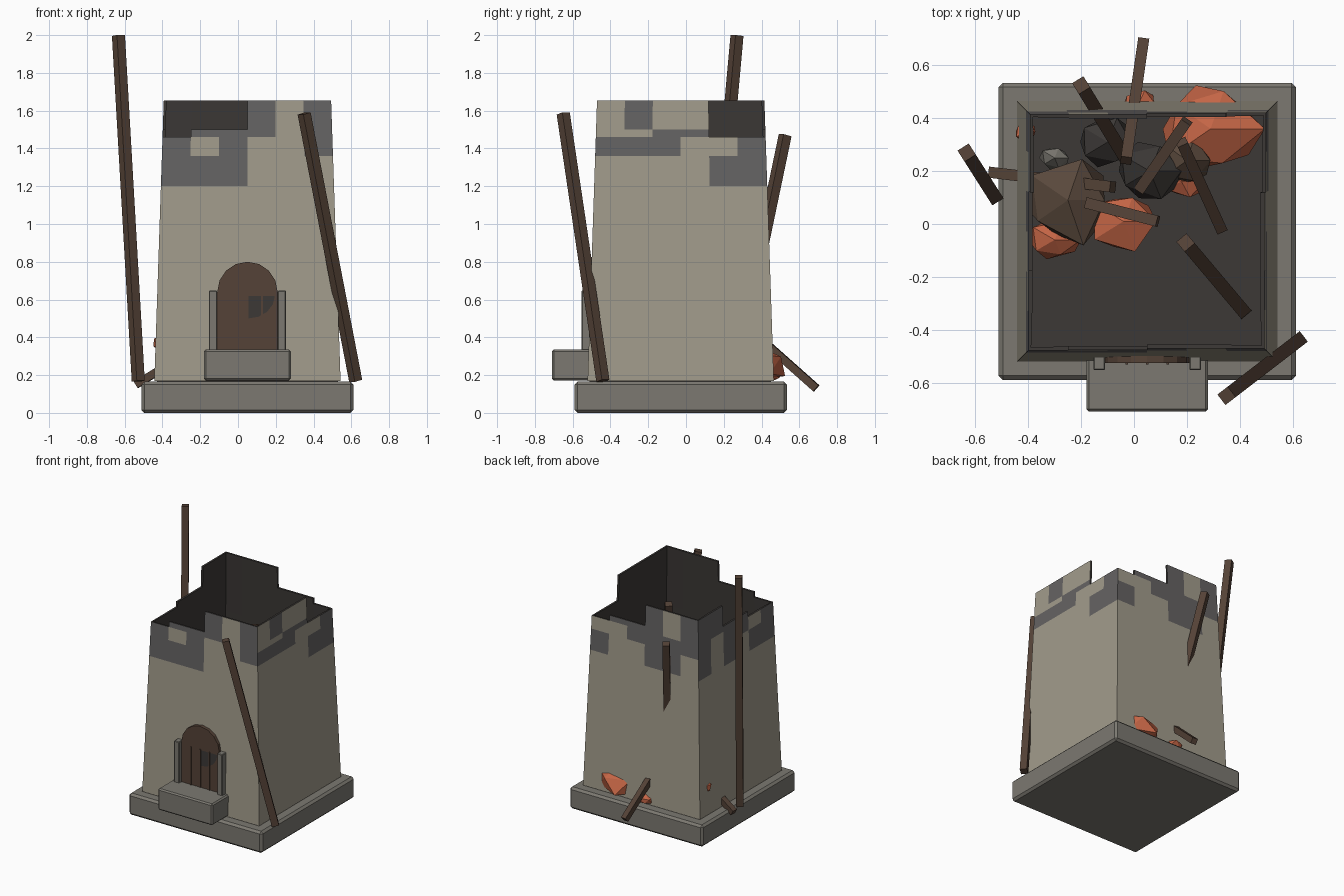
import bpy, bmesh, math, random
from mathutils import Vector, Matrix

if "Cube" in bpy.data.objects:
    bpy.data.objects.remove(bpy.data.objects["Cube"])

CX, CY = 0.05, -0.028          # tower axis


def mat(name, r, g, b):
    m = bpy.data.materials.new(name)
    m.diffuse_color = (r, g, b, 1)
    m.use_nodes = True
    m.node_tree.nodes["Principled BSDF"].inputs["Base Color"].default_value = m.diffuse_color
    return m


STONE = mat("stone", 0.36, 0.33, 0.26)
SCORCH = mat("scorched_stone", 0.13, 0.125, 0.125)
DARK = mat("charred", 0.045, 0.04, 0.037)
TRIM = mat("trim_stone", 0.2, 0.19, 0.165)
WOOD = mat("wood", 0.09, 0.055, 0.038)
TILE = mat("roof_tile", 0.55, 0.13, 0.06)
BROWN = mat("burnt_tile", 0.1, 0.065, 0.045)


def finish(name, bm, *mats):
    bmesh.ops.recalc_face_normals(bm, faces=bm.faces)
    me = bpy.data.meshes.new(name)
    bm.to_mesh(me)
    bm.free()
    for m in mats:
        me.materials.append(m)
    ob = bpy.data.objects.new(name, me)
    bpy.context.collection.objects.link(ob)
    return ob


def box(name, lo, hi, m, bevel=0):
    lo, hi = Vector(lo), Vector(hi)
    bm = bmesh.new()
    bmesh.ops.create_cube(bm, size=1, matrix=Matrix.Translation((lo + hi) / 2)
                          @ Matrix.Diagonal((*(hi - lo), 1)))
    ob = finish(name, bm, m)
    if bevel:
        b = ob.modifiers.new("bevel", 'BEVEL')
        b.width, b.segments = bevel, 1
    return ob


def beam(name, a, b, w=0.05):
    a, b = Vector(a), Vector(b)
    d = b - a
    rot = d.to_track_quat('Z', 'Y').to_matrix().to_4x4()
    bm = bmesh.new()
    bmesh.ops.create_cube(bm, size=1, matrix=Matrix.Translation((a + b) / 2) @ rot
                          @ Matrix.Diagonal((w, w, d.length, 1)))
    return finish(name, bm, WOOD)


def chunk(name, c, r, m, seed):
    rnd = random.Random(seed)
    bm = bmesh.new()
    bmesh.ops.create_icosphere(bm, subdivisions=1, radius=1)
    for v in bm.verts:
        v.co *= rnd.uniform(0.8, 1.15)
        v.co = Vector(c) + Vector([v.co[i] * r[i] for i in range(3)])
        v.co.z = max(v.co.z, 0.17)
    return finish(name, bm, m)


# Plinth, floor and doorstep
box("plinth", (-0.512, -0.59, 0), (0.612, 0.534, 0.165), TRIM, 0.016)
box("floor", (-0.43, -0.51, 0.16), (0.53, 0.45, 0.175), DARK)
box("doorstep", (-0.18, -0.71, 0.172), (0.28, -0.5, 0.335), TRIM, 0.01)

# Tapered walls: each row of cells is stone '.', scorched '#' or broken away ' '
ROWS = [0.17, 1.2, 1.36, 1.46, 1.5, 1.655]
WALLS = [  # front, right, back, left; top row first, seen from outside
    ["   #.#", " ###.#", "#.#..#", "###...", "......"],
    [".#..  ", "..##  ", "###..#", "....##", "......"],
    ["   #.#", " ###.#", "..####", "#..##.", "......"],
    ["##    ", "####  ", "#.##.#", "#.#.##", "......"],
]
bm = bmesh.new()
grid = {}


def wall_vert(i, k):
    i %= 24
    if (i, k) not in grid:
        side, col = divmod(i, 6)
        h = 0.443 + (1.655 - ROWS[k]) / 1.485 * 0.05
        p = Matrix.Rotation(side * math.pi / 2, 3, 'Z') @ Vector(
            (h * (col / 3 - 1), -h, ROWS[k]))
        grid[i, k] = bm.verts.new(p + Vector((CX, CY, 0)))
    return grid[i, k]


for side, pattern in enumerate(WALLS):
    for k, row in enumerate(reversed(pattern)):
        for col, ch in enumerate(row):
            if ch != ' ':
                i = side * 6 + col
                f = bm.faces.new([wall_vert(i, k), wall_vert(i + 1, k),
                                  wall_vert(i + 1, k + 1), wall_vert(i, k + 1)])
                f.material_index = int(ch == '#')
walls = finish("tower_walls", bm, STONE, SCORCH, DARK, DARK)
s = walls.modifiers.new("thickness", 'SOLIDIFY')
s.thickness, s.offset, s.material_offset = 0.015, -1, 2
s.material_offset_rim = 2

# Arched door with jambs, plank battens and a burnt hole
bm = bmesh.new()
arch = [(CX - 0.16, 0.33)]
arch += [(CX - 0.16 * math.cos(math.pi * i / 8), 0.64 + 0.16 * math.sin(math.pi * i / 8))
         for i in range(9)]
arch.append((CX + 0.16, 0.33))
face = bm.faces.new([bm.verts.new((x, -0.525, z)) for x, z in arch])
ext = bmesh.ops.extrude_face_region(bm, geom=[face])
bmesh.ops.translate(bm, vec=(0, 0.04, 0),
                    verts=[e for e in ext["geom"] if isinstance(e, bmesh.types.BMVert)])
finish("door", bm, WOOD)
for i in (-1, 0, 1):
    x = CX + i * 0.078
    box("door_batten", (x - 0.005, -0.531, 0.33), (x + 0.005, -0.52, 0.625), WOOD)
bm = bmesh.new()
hole = [(0.055, 0.62)] + [(0.055 + 0.14 * math.cos(a), 0.62 - 0.12 * math.sin(a))
                          for a in [math.pi / 2 * i / 4 for i in (4, 3, 2, 1, 0)]]
bm.faces.new([bm.verts.new((x, -0.527, z)) for x, z in hole])
finish("door_burn", bm, DARK)
for sx in (-1, 1):
    x = CX + sx * 0.182
    box("door_jamb", (x - 0.022, -0.553, 0.33), (x + 0.022, -0.49, 0.647), TRIM, 0.004)

# Fallen beams leaning on, through and inside the tower
for i, (a, b) in enumerate([
    ((-0.633, 0.27, 1.998), (-0.528, 0.105, 0.168)),
    ((0.35, -0.65, 1.585), (0.623, -0.44, 0.17)),
    ((-0.2, 0.525, 1.47), (-0.045, 0.27, 0.25)),
    ((0.195, -0.07, 1.44), (0.41, -0.325, 0.18)),
    ((0.035, 0.69, 0.13), (-0.03, 0.24, 0.53)),
    ((-0.54, 0.195, 0.15), (-0.08, 0.14, 0.43)),
    ((-0.18, 0.08, 0.42), (0.09, 0.01, 0.48)),
    ((0.02, 0.13, 0.48), (0.2, 0.39, 0.6)),
    ((0.18, 0.31, 0.5), (0.33, -0.02, 0.22)),
]):
    beam("fallen_beam_%d" % i, a, b, 0.05 if i < 4 else 0.042)

# Roof rubble heaped on the floor and spilling through the walls
for i, (c, r, m) in enumerate([
    ((0.29, 0.36, 0.25), (0.2, 0.19, 0.12), TILE),
    ((-0.04, 0.01, 0.28), (0.14, 0.12, 0.12), TILE),
    ((-0.3, -0.06, 0.24), (0.1, 0.08, 0.08), TILE),
    ((0.02, 0.46, 0.2), (0.07, 0.05, 0.04), TILE),
    ((-0.41, 0.35, 0.37), (0.05, 0.04, 0.05), TILE),
    ((0.18, 0.16, 0.24), (0.1, 0.06, 0.06), TILE),
    ((-0.25, 0.09, 0.32), (0.19, 0.18, 0.12), BROWN),
    ((0.06, 0.2, 0.3), (0.15, 0.12, 0.12), DARK),
    ((-0.1, 0.31, 0.26), (0.12, 0.1, 0.1), DARK),
    ((0.2, 0.24, 0.28), (0.1, 0.1, 0.1), BROWN),
    ((-0.3, 0.25, 0.25), (0.06, 0.05, 0.08), TRIM),
]):
    chunk("rubble_%d" % i, c, r, m, i + 3)
